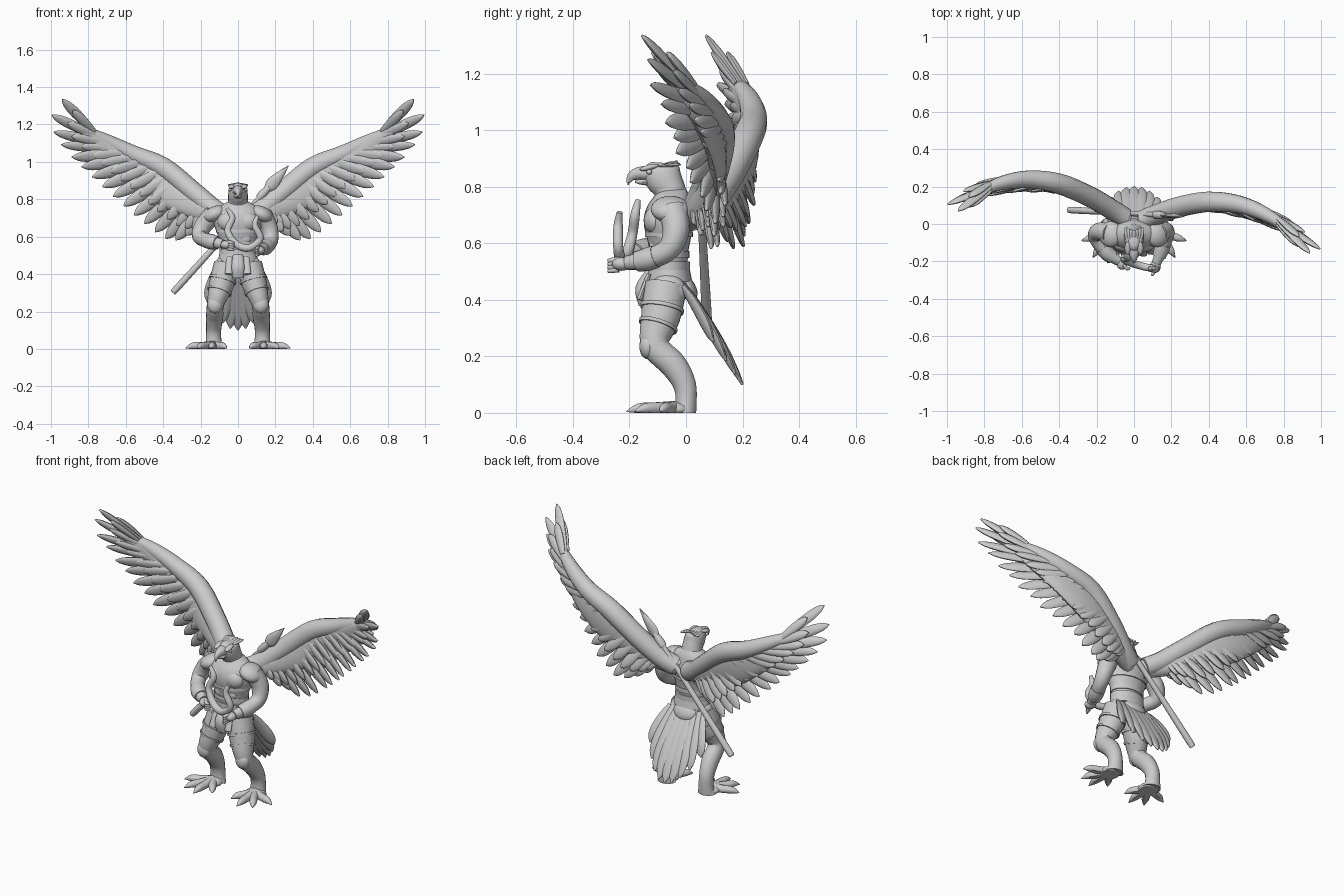
import bpy, bmesh, math
from mathutils import Vector, Matrix

default = bpy.data.objects.get("Cube")
if default:
    bpy.data.objects.remove(default, do_unlink=True)

stone = bpy.data.materials.new("stone grey")
stone.use_nodes = True
stone.diffuse_color = (.6, .6, .6, 1)
stone.node_tree.nodes["Principled BSDF"].inputs["Base Color"].default_value = (.6, .6, .6, 1)
made = []
X, Y, Z = Vector((1, 0, 0)), Vector((0, 1, 0)), Vector((0, 0, 1))


def finish(name, bm):
    """Turn a bmesh into a named object that never dips below the ground."""
    for v in bm.verts:
        v.co.z = max(v.co.z, 0)
    bmesh.ops.recalc_face_normals(bm, faces=bm.faces)
    mesh = bpy.data.meshes.new(name)
    bm.to_mesh(mesh)
    bm.free()
    mesh.materials.append(stone)
    obj = bpy.data.objects.new(name, mesh)
    bpy.context.collection.objects.link(obj)
    made.append(obj)
    return obj


def spline(points, u):
    """Point on a smooth curve through rows of any length; u counts segments."""
    last = len(points) - 1
    i = min(int(u), last - 1)
    t = u - i
    a, b, c, d = (points[max(0, min(last, i + k))] for k in (-1, 0, 1, 2))
    return [q + t / 2 * (r - p + t * (2*p - 5*q + 4*r - s + t * (3*(q - r) + s - p)))
            for p, q, r, s in zip(a, b, c, d)]


def tube(name, rows, ref=Y, sides=14, steps=4):
    """Smooth loft through rows of x, y, z, half width, half depth."""
    count = (len(rows) - 1) * steps
    samples = [spline(rows, k / steps) for k in range(count + 1)]
    centres = [Vector(s[:3]) for s in samples]
    bm = bmesh.new()
    rings = []
    for k, s in enumerate(samples):
        along = (centres[min(k + 1, count)] - centres[max(k - 1, 0)]).normalized()
        wide = along.cross(ref).normalized()
        deep = wide.cross(along)
        ring = []
        for j in range(sides):
            angle = math.tau * j / sides
            ring.append(bm.verts.new(centres[k] + wide * max(s[3], .001) * math.cos(angle)
                                     + deep * max(s[4], .001) * math.sin(angle)))
        rings.append(ring)
    for low, high in zip(rings, rings[1:]):
        for j in range(sides):
            n = (j + 1) % sides
            bm.faces.new((low[j], low[n], high[n], high[j]))
    bm.faces.new(rings[0])
    bm.faces.new(rings[-1])
    return finish(name, bm)


def cord(name, points, radii, ref=Y):
    """Round tube through points."""
    return tube(name, [(*p, r, r) for p, r in zip(points, radii)], ref)


def ball(name, centre, radii, tilt=0, axis="X"):
    bm = bmesh.new()
    bmesh.ops.create_uvsphere(bm, u_segments=20, v_segments=12, radius=1)
    shape = Matrix.Translation(centre) @ Matrix.Rotation(tilt, 4, axis) @ Matrix.Diagonal((*radii, 1))
    bmesh.ops.transform(bm, matrix=shape, verts=bm.verts)
    return finish(name, bm)


def feather(name, root, tip, width, thick, normal, sag=0):
    """Flat blade from root to tip, bowed along its normal."""
    rows = []
    for t, w in ((0, .6), (.3, .9), (.65, 1), (.88, .7), (1, .08)):
        p = root.lerp(tip, t) + normal * sag * math.sin(math.pi * t)
        rows.append((*p, width * w, thick * max(w, .3)))
    return tube(name, rows, normal, 10, 3)


# Torso, belts and skirt
torso = [(0, -.06, .42, .1, .07), (0, -.06, .5, .09, .065), (0, -.06, .58, .1, .07),
         (0, -.06, .68, .13, .09), (0, -.05, .75, .11, .07), (0, -.05, .79, .05, .05)]
tube("torso", torso, sides=24)


def band(name, z, tall, a, b, flare=0):
    tube(name, [(0, -.06, z - tall, a + flare, b + flare), (0, -.06, z + tall, a, b)], sides=24, steps=2)


band("skirt", .485, .02, .1, .074, .008)
band("belt", .52, .015, .1, .074)
band("waist_wrap", .56, .012, .1, .073)
band("rib_strap", .63, .008, .118, .085)
tube("loincloth", [(0, -.13, .5, .028, .012), (0, -.16, .44, .034, .02), (0, -.155, .38, .03, .012)])
for s in (-1, 1):
    ball("chest_plate", (s * .05, -.11, .68), (.06, .04, .05))
    ball("stomach_plate", (s * .035, -.11, .59), (.036, .02, .03))
    tube("belt_strap", [(s * .045, -.13, .49, .016, .01), (s * .05, -.165, .4, .02, .01)], steps=2)
    ball("hip_guard", (s * .09, -.065, .43), (.035, .065, .06))

# Head with hooked beak, brow and crest
tube("neck_and_head", [(0, -.05, .7, .085, .075), (0, -.055, .78, .056, .056), (0, -.08, .83, .052, .065),
                       (0, -.09, .865, .044, .062), (0, -.09, .885, .015, .03)], sides=20)
tube("upper_beak", [(0, -.12, .845, .034, .03), (0, -.16, .848, .026, .024), (0, -.19, .838, .015, .018),
                    (0, -.203, .818, .006, .008), (0, -.204, .806, .002, .002)], Z)
tube("lower_beak", [(0, -.12, .815, .026, .013), (0, -.16, .817, .017, .01), (0, -.18, .818, .004, .004)], Z)
for s in (-1, 1):
    ball("brow", (s * .034, -.13, .868), (.016, .035, .01), .25)
    ball("eye", (s * .043, -.13, .852), (.008, .01, .009))
for k in range(-3, 4):
    feather("crest_feather", Vector((k * .01, -.1, .872)),
            Vector((k * .016, -.03 + .004 * abs(k), .89 - .004 * abs(k))), .012, .006, Z)

# Legs, armour bands and clawed feet
leg = [(.06, -.07, .45, .07, .075), (.09, -.09, .34, .066, .07), (.12, -.11, .24, .046, .05),
       (.125, -.045, .17, .046, .048), (.13, -.005, .1, .04, .041), (.13, 0, .03, .043, .038),
       (.13, -.01, 0, .053, .05)]
for s in (-1, 1):
    tube("leg", [(s * x, *rest) for x, *rest in leg], sides=18)
    for u in (.75, 1.3):
        rows = [spline(leg, u + d) for d in (-.05, .05)]
        tube("thigh_band", [(s * x, y, z, a + .006, b + .006) for x, y, z, a, b in rows], sides=18, steps=2)
    ball("knee_guard", (s * .123, -.135, .235), (.04, .03, .045))
    ball("foot", (s * .135, -.04, .012), (.055, .06, .028))
    for x, y in ((.06, -.15), (.14, -.21), (.22, -.18), (.28, -.09)):
        base, tip = Vector((s * .135, -.04, .015)), Vector((s * x, y, .005))
        points = [base, base.lerp(tip, .4) + Z * .005, base.lerp(tip, .75) + Z * .008, tip]
        cord("toe", points, (.028, .022, .018, .002), Z)

# Arms, shoulder guards and hands
right_arm = [(-.13, -.05, .72), (-.185, -.04, .66), (-.205, -.07, .6), (-.15, -.15, .575), (-.08, -.2, .56)]
left_arm = [(.13, -.05, .72), (.165, -.035, .65), (.175, -.06, .58), (.15, -.13, .545), (.12, -.21, .53)]
for arm in (right_arm, left_arm):
    cord("arm", arm, (.052, .048, .04, .036, .025), X)
    cord("forearm_guard", [spline(arm, u) for u in (2.7, 3.1, 3.5)], (.04, .041, .036), X)
    wrist = Vector(arm[-1])
    reach = (wrist - Vector(arm[-2])).normalized()
    ball("palm", wrist + reach * .02, (.03, .033, .024))
    for k in range(4):
        start = wrist + reach * .03 + Z * (k - 1.5) * .012
        cord("finger", [start, start + reach * .025 - Y * .008, start + reach * .042 + Y * .008],
             (.01, .009, .006), Z)
for s in (-1, 1):
    ball("shoulder_guard", (s * .125, -.055, .72), (.066, .07, .042), s * .45, "Y")

# Curved horn instrument held in both hands
cord("horn_instrument", [(-.06, -.17, .75), (-.03, -.18, .7), (-.055, -.19, .63), (-.01, -.21, .56),
                         (.06, -.23, .54), (.12, -.24, .59), (.09, -.24, .66), (.105, -.235, .71)],
     (.01, .017, .018, .02, .02, .018, .017, .01))

# Spear slung across the back
butt, point = Vector((-.34, .075, .31)), Vector((.27, .04, .98))
cord("spear_shaft", [butt, butt.lerp(point, .02), butt.lerp(point, .4), butt.lerp(point, .8)],
     (.01, .018, .015, .013))
cord("spear_socket", [butt.lerp(point, t) for t in (.74, .78, .83)], (.02, .022, .014))
spear_blade = [(*butt.lerp(point, t), w, min(w, .012))
               for t, w in ((.8, .012), (.85, .033), (.92, .023), (1, .002))]
tube("spear_blade", spear_blade, sides=8)

# Tail fan, cupped forward at its sides
for k in range(-4, 5):
    root = Vector((k * .024, -.01, .46 - .001 * k * k))
    tip = Vector((k * .041, .2 - .0065 * k * k, .1 + .0095 * k * k))
    normal = Vector((-k * .08, .85, .45)).normalized()
    feather("tail_feather", root, tip, .04, .016, normal, .008)
ball("tail_base", (0, .005, .44), (.07, .03, .05), .5)

# Wings: same outline on both sides, each swept by its own amount
arm_line = [(.05, .7, .055), (.12, .74, .055), (.24, .84, .055), (.4, .97, .055), (.56, 1.04, .048),
            (.7, 1.11, .038), (.82, 1.17, .022)]
web_line = [(.04, .69, .05, .04), (.16, .74, .07, .045), (.27, .8, .09, .04), (.42, .89, .11, .035),
            (.58, .98, .09, .03), (.73, 1.08, .06, .025), (.83, 1.16, .03, .015)]
roots = [(.14, .74, 0), (.19, .78, 0), (.29, .86, 0), (.38, .94, 0), (.5, 1, 0),
         (.6, 1.05, 0), (.7, 1.09, 0), (.75, 1.13, 0), (.77, 1.16, 0)]
# the third value bends each tip forward or back
tips = [(.24, .63, -.04), (.36, .58, -.02), (.5, .67, -.025), (.64, .79, -.05), (.78, .92, -.04),
        (.91, 1.05, .01), (.98, 1.15, .03), (.995, 1.25, .02), (.94, 1.335, -.04)]
spread = [i * .4 for i in range(13)] + [5.4, 6.1, 7, 8]


def wing(side, sweep):
    def place(x, z, shift=0):
        depth = .19 * math.sin(math.pi * .95 * x) + sweep * x - .06 * x ** 4
        return Vector((side * x, depth + shift, z))

    tube("wing_arm", [(*place(x, z), r, r) for x, z, r in arm_line])
    tube("wing_web", [(*place(x, z, -.01), a, b) for x, z, a, b in web_line], sides=20)
    normal = Vector((-side * sweep, 1, .35)).normalized()
    for i, u in enumerate(spread):
        root, tip = spline(roots, u), spline(tips, u)
        tip[2] += .012 * (i % 2)
        width = .034 if u < 5 else .028
        feather("flight_feather", place(*root), place(*tip), width, .015, normal)
        x, z, bend = [a + (b - a) * .66 for a, b in zip(root, tip)]
        for shift in (-.027, .027):
            feather("covert_feather", place(root[0], root[1], shift * .7), place(x, z, bend + shift),
                    width * .9, .014, normal)


wing(-1, .1)
wing(1, -.14)

# Smooth shading with sharp creases kept
bpy.ops.object.select_all(action="DESELECT")
for obj in made:
    obj.select_set(True)
bpy.context.view_layer.objects.active = made[0]
bpy.ops.object.shade_smooth_by_angle(angle=math.radians(40))
